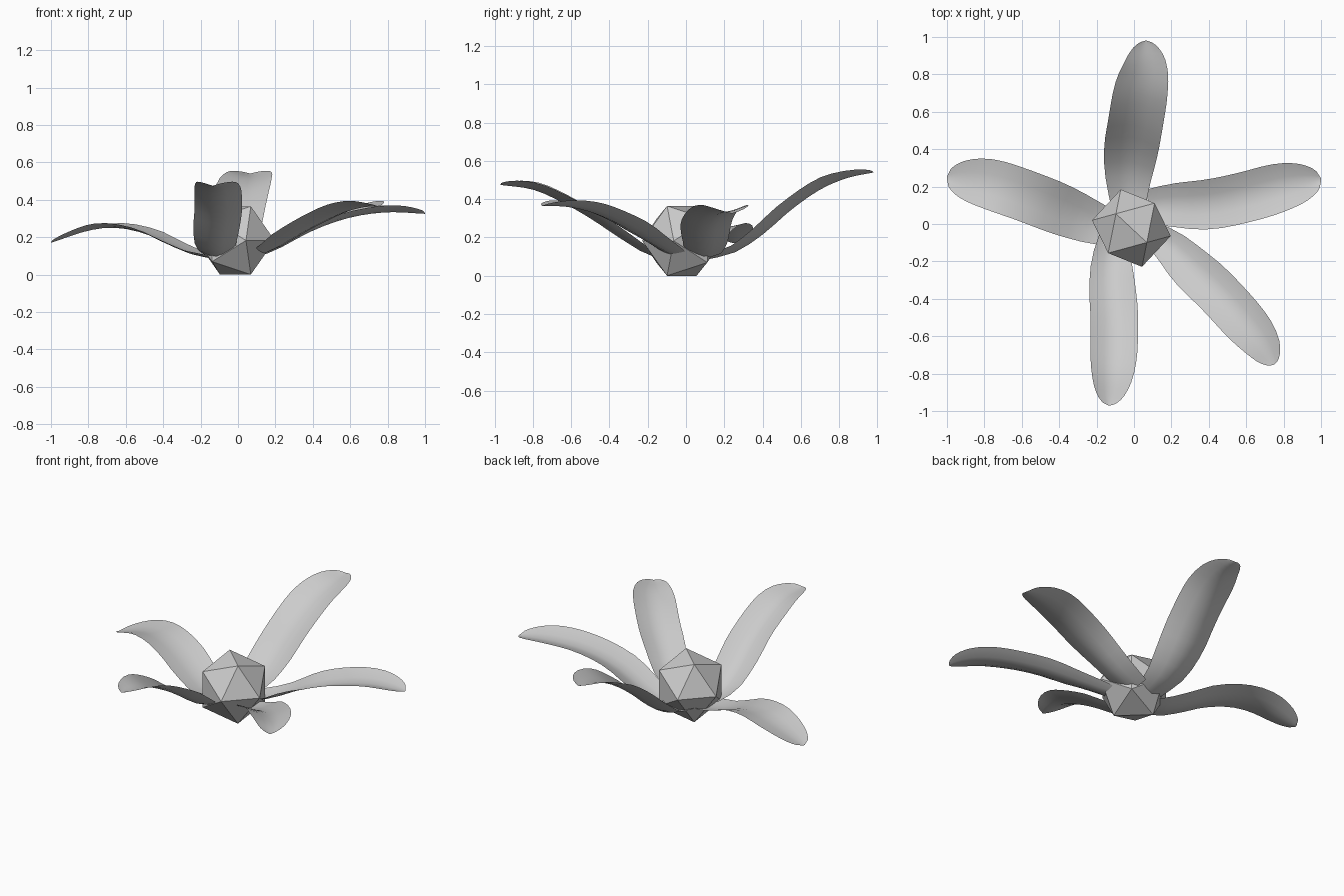
import bpy, bmesh, math
from mathutils import Vector

if "Cube" in bpy.data.objects:
    bpy.data.objects.remove(bpy.data.objects["Cube"])

UP = Vector((0, 0, 1))


def finish(bm, name):
    bmesh.ops.recalc_face_normals(bm, faces=bm.faces)
    me = bpy.data.meshes.new(name)
    bm.to_mesh(me)
    bm.free()
    ob = bpy.data.objects.new(name, me)
    bpy.context.collection.objects.link(ob)
    return ob


# Flower core: icosahedron resting with one edge on top
def core(radius, centre, angle):
    phi = (1 + 5 ** 0.5) / 2
    k = radius / math.hypot(1, phi)
    bm = bmesh.new()
    for a in (-1, 1):
        for b in (-phi, phi):
            for x, y, z in ((0, a, b), (a, b, 0), (b, 0, a)):
                v = Vector((x * math.cos(angle) - y * math.sin(angle),
                            x * math.sin(angle) + y * math.cos(angle), z))
                bm.verts.new(v * k + Vector(centre))
    bmesh.ops.convex_hull(bm, input=bm.verts)
    finish(bm, "flower_core")


# Smooth curve through points, sampled densely
def spline(points, steps=24):
    p = [Vector(q) for q in points]
    p = [2 * p[0] - p[1]] + p + [2 * p[-1] - p[-2]]
    out = []
    for i in range(1, len(p) - 2):
        a, b, c, d = p[i - 1:i + 3]
        for j in range(steps):
            t = j / steps
            out.append(0.5 * (2 * b + (c - a) * t + (2 * a - 5 * b + 4 * c - d) * t * t
                              + (3 * b - a - 3 * c + d) * t ** 3))
    return out + [p[-2]]


# Petal outline: half width as a fraction along its length
def outline(s, base):
    if s < 0.45:
        t = s / 0.45
        return base + (1 - base) * math.sin(t * math.pi / 2)
    if s < 0.66:
        return 1.0
    q = min(1, (s - 0.66) / 0.34)
    return math.sqrt(max(0, 1 - q ** 2.3))


# Petal: cupped strip swept along its keel line
def petal(name, keel, half, lift, base=0.55, rows=18):
    pts = spline(keel)
    dist = [0]
    for a, b in zip(pts, pts[1:]):
        dist.append(dist[-1] + (b - a).length)
    bm = bmesh.new()
    grid = []
    for i in range(rows + 1):
        s = math.sin(i / rows * math.pi / 2)
        k = min(range(len(pts)), key=lambda n: abs(dist[n] - s * dist[-1]))
        if i == rows:
            k = len(pts) - 1
        tan = pts[min(k + 3, len(pts) - 1)] - pts[max(k - 3, 0)]
        side = tan.cross(UP).normalized()
        up = side.cross(tan).normalized()
        f = max(outline(dist[k] / dist[-1], base), 0.04)
        grid.append([bm.verts.new(pts[k] + side * half * f * u + up * lift * f * abs(u) ** 1.4)
                     for u in (-1, -0.8, -0.4, 0, 0.4, 0.8, 1)])
    for r0, r1 in zip(grid, grid[1:]):
        for j in range(6):
            bm.faces.new((r0[j], r0[j + 1], r1[j + 1], r1[j]))
    ob = finish(bm, name)
    for poly in ob.data.polygons:
        poly.use_smooth = True


core(0.2145, (-0.014, -0.022, 0.1825), math.radians(47))

petal("back_petal", [(-0.03, 0.08, 0.08), (-0.03, 0.25, 0.12), (-0.015, 0.4, 0.215),
                     (0.01, 0.55, 0.345), (0.035, 0.7, 0.45), (0.06, 0.84, 0.51),
                     (0.065, 0.98, 0.54)], 0.147, 0.045, 0.6)
petal("right_petal", [(0.08, 0.09, 0.09), (0.2, 0.1, 0.13), (0.4, 0.105, 0.235),
                      (0.6, 0.145, 0.305), (0.8, 0.2, 0.333), (1.0, 0.24, 0.325)],
      0.135, 0.04, 0.7)
petal("front_right_petal", [(0.08, -0.04, 0.09), (0.19, -0.12, 0.135), (0.3, -0.23, 0.2),
                            (0.43, -0.35, 0.27), (0.56, -0.49, 0.33), (0.67, -0.62, 0.36),
                            (0.75, -0.75, 0.365)], 0.122, 0.04, 0.5)
petal("front_petal", [(-0.1, -0.08, 0.08), (-0.12, -0.2, 0.11), (-0.115, -0.35, 0.2),
                      (-0.105, -0.5, 0.3), (-0.107, -0.65, 0.385), (-0.115, -0.8, 0.45),
                      (-0.135, -0.97, 0.475)], 0.127, 0.045, 0.7)
petal("left_petal", [(-0.08, -0.03, 0.085), (-0.2, 0.0, 0.095), (-0.3, 0.04, 0.13),
                     (-0.4, 0.08, 0.175), (-0.5, 0.12, 0.22), (-0.65, 0.175, 0.25),
                     (-0.8, 0.22, 0.235), (-1.0, 0.25, 0.17)], 0.138, 0.025, 0.65)
